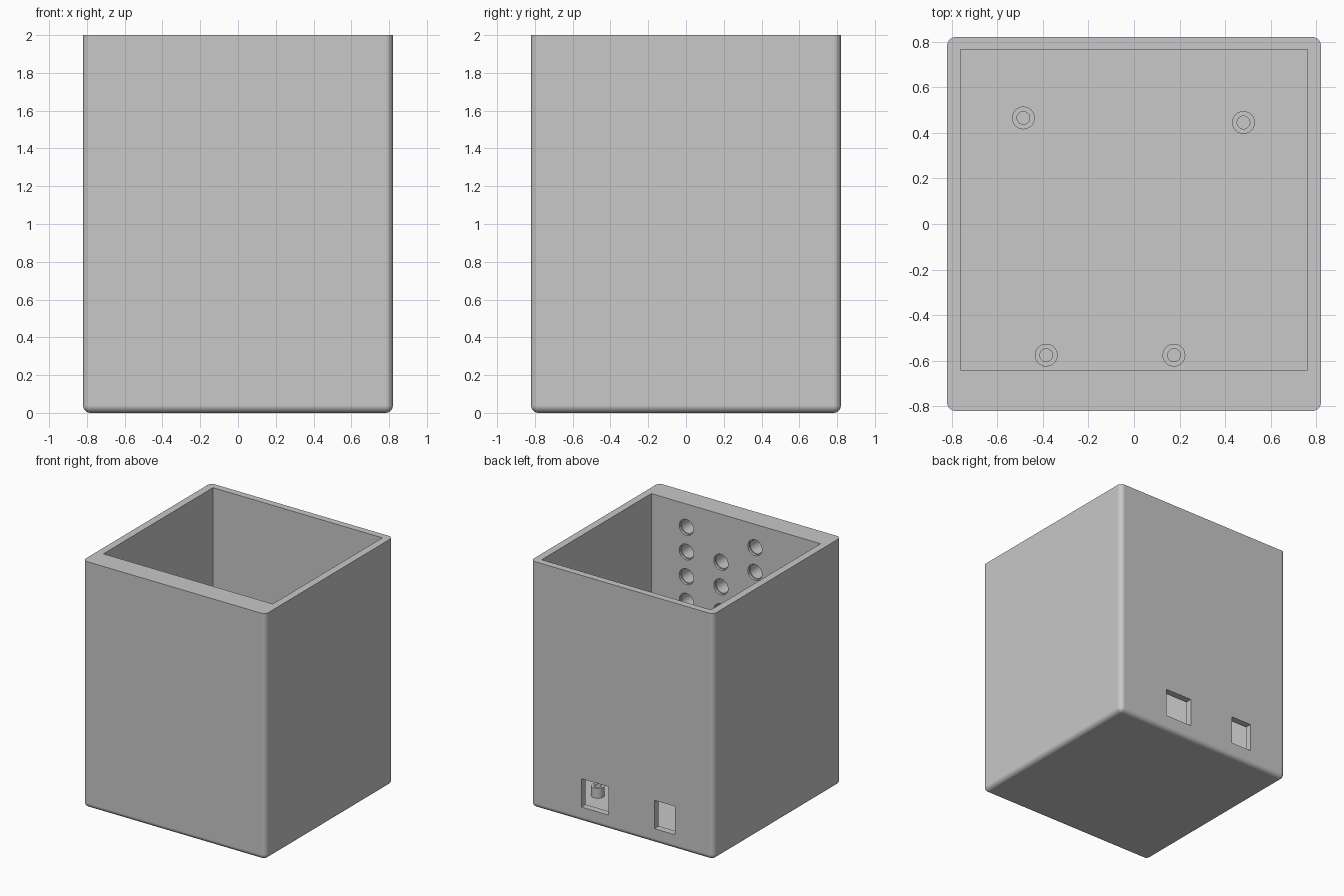
import bpy, bmesh, math
from mathutils import Matrix, Vector

if "Cube" in bpy.data.objects:
    bpy.data.objects.remove(bpy.data.objects["Cube"], do_unlink=True)

HALF, HEIGHT, FLOOR, ROUND = 0.82, 2.0, 0.04, 0.04
FRONT_INNER = -0.64

grey = bpy.data.materials.new("light_grey_plastic")
grey.use_nodes = True
COLOUR = (0.58, 0.58, 0.58, 1)
grey.diffuse_color = COLOUR
grey.node_tree.nodes["Principled BSDF"].inputs["Base Color"].default_value = COLOUR


def make_object(name, bm):
    bmesh.ops.recalc_face_normals(bm, faces=bm.faces)
    mesh = bpy.data.meshes.new(name)
    bm.to_mesh(mesh)
    bm.free()
    mesh.materials.append(grey)
    obj = bpy.data.objects.new(name, mesh)
    bpy.context.collection.objects.link(obj)
    return obj


def add_box(bm, low, high):
    low, high = Vector(low), Vector(high)
    matrix = Matrix.Translation((low + high) / 2) @ Matrix.Diagonal((*(high - low), 1))
    bmesh.ops.create_cube(bm, size=1, matrix=matrix)


def select_only(obj):
    bpy.ops.object.select_all(action="DESELECT")
    obj.select_set(True)
    bpy.context.view_layer.objects.active = obj


def cut(target, bm):
    cutter = make_object("cutter", bm)
    cutter.hide_render = True
    mod = target.modifiers.new("cut", "BOOLEAN")
    mod.operation, mod.solver, mod.object = "DIFFERENCE", "EXACT", cutter
    select_only(target)
    bpy.ops.object.modifier_apply(modifier=mod.name)
    bpy.data.objects.remove(cutter, do_unlink=True)


def revolve(bm, profile, matrix):
    """Turn a radius/height profile around the local z axis."""
    verts = [bm.verts.new((r, 0, z)) for r, z in profile]
    edges = [bm.edges.new(pair) for pair in zip(verts, verts[1:])]
    made = bmesh.ops.spin(bm, geom=verts + edges, cent=(0, 0, 0), axis=(0, 0, 1),
                          angle=math.tau, steps=32, use_merge=True)
    bmesh.ops.remove_doubles(bm, verts=bm.verts, dist=1e-5)
    bmesh.ops.transform(bm, matrix=matrix, verts=bm.verts)


# Outer shell, rounded everywhere except around the open top
bm = bmesh.new()
add_box(bm, (-HALF, -HALF, 0), (HALF, HALF, HEIGHT))
rounded = [e for e in bm.edges if min(v.co.z for v in e.verts) < HEIGHT / 2]
bmesh.ops.bevel(bm, geom=rounded, offset=ROUND, segments=8, profile=0.5,
                affect="EDGES", clamp_overlap=True)
case = make_object("case", bm)

# Hollow interior, with a thicker front wall
bm = bmesh.new()
add_box(bm, (-0.76, FRONT_INNER, FLOOR), (0.76, 0.765, HEIGHT + 0.2))
cut(case, bm)

# Two connector openings through the back wall
bm = bmesh.new()
for x0, x1 in ((0.12, 0.365), (-0.475, -0.29)):
    add_box(bm, (x0, 0.7, 0.12), (x1, 0.9, 0.35))
cut(case, bm)

# Columns of stepped blind lamp holes inside the front wall
into_wall = Matrix.Rotation(math.pi / 2, 4, "X")
for x, count in ((-0.475, 2), (-0.17, 4), (0.135, 3), (0.445, 4)):
    for row in range(count):
        bm = bmesh.new()
        place = Matrix.Translation((x, FRONT_INNER, 1.21 + 0.2 * row)) @ into_wall
        revolve(bm, [(0, -0.05), (0.064, -0.05), (0.064, 0.02), (0.056, 0.02),
                     (0.056, 0.16), (0, 0.16)], place)
        cut(case, bm)

select_only(case)
bpy.ops.object.shade_smooth_by_angle(angle=math.radians(30))
weighted = case.modifiers.new("even_shading", "WEIGHTED_NORMAL")
weighted.keep_sharp = True

# Hollow board standoffs on the floor
spots = {"back_right": (-0.485, 0.465), "back_left": (0.48, 0.445),
         "front_right": (-0.385, -0.575), "front_left": (0.175, -0.575)}
for label, (x, y) in spots.items():
    bm = bmesh.new()
    revolve(bm, [(0.05, FLOOR - 0.005), (0.05, 0.12), (0.028, 0.12), (0.028, FLOOR - 0.005)],
            Matrix.Translation((x, y, 0)))
    standoff = make_object("standoff_" + label, bm)
    select_only(standoff)
    bpy.ops.object.shade_smooth_by_angle(angle=math.radians(30))
